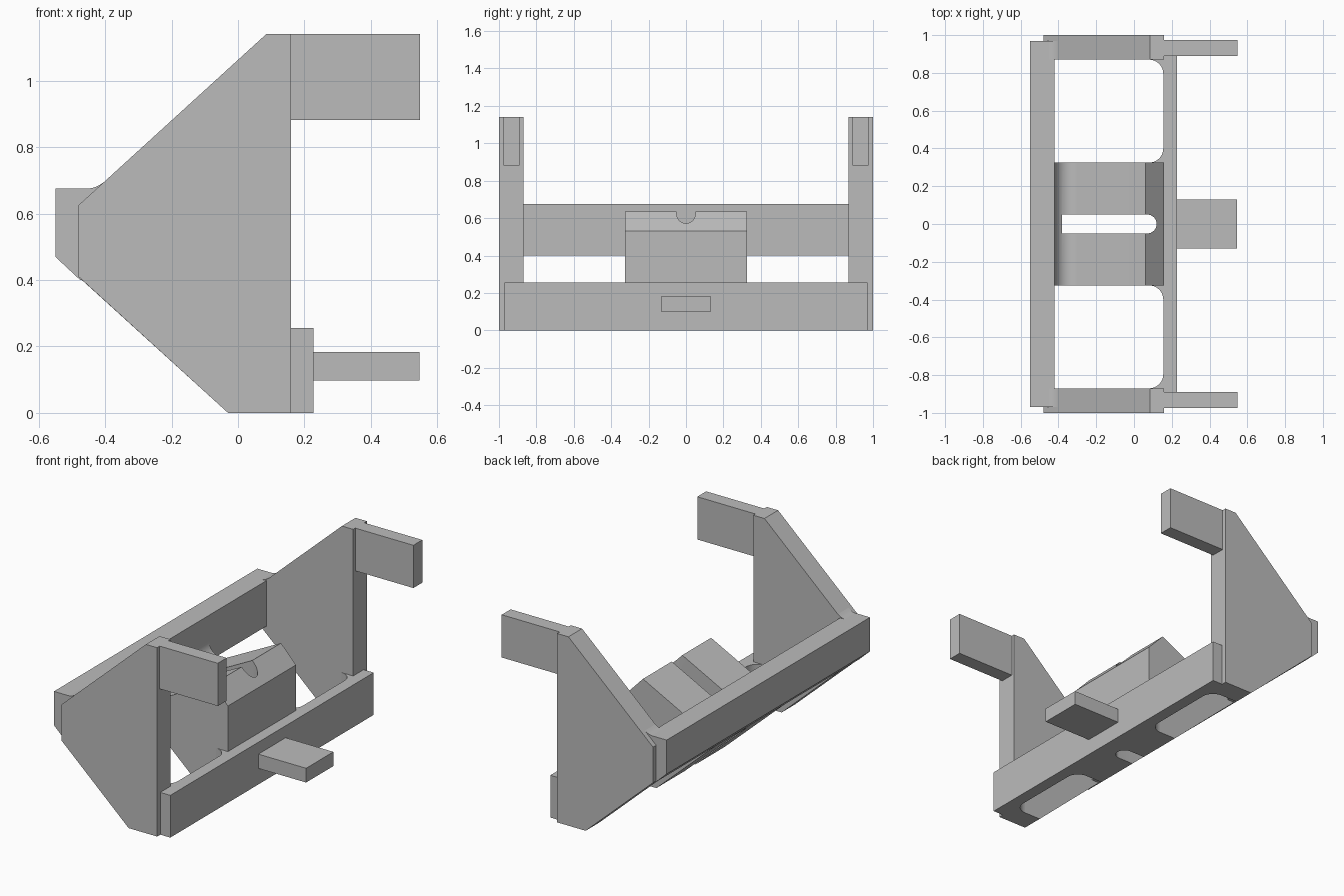
import bpy, bmesh
from math import sin, cos, radians

if "Cube" in bpy.data.objects:
    bpy.data.objects.remove(bpy.data.objects["Cube"], do_unlink=True)

grey = bpy.data.materials.new("plain_grey")
grey.use_nodes = True
COLOUR = (0.5, 0.5, 0.5, 1)
grey.diffuse_color = COLOUR
grey.node_tree.nodes["Principled BSDF"].inputs["Base Color"].default_value = COLOUR


def prism(name, outline, axis, low, high):
    """Extrude an outline of (x, z) along y, or of (x, y) along z."""
    bm = bmesh.new()
    place = (lambda a, b: (a, low, b)) if axis == "y" else (lambda a, b: (a, b, low))
    face = bm.faces.new([bm.verts.new(place(a, b)) for a, b in outline])
    made = bmesh.ops.extrude_face_region(bm, geom=[face])["geom"]
    step = (0, high - low, 0) if axis == "y" else (0, 0, high - low)
    bmesh.ops.translate(bm, vec=step, verts=[v for v in made if isinstance(v, bmesh.types.BMVert)])
    bmesh.ops.recalc_face_normals(bm, faces=bm.faces)
    mesh = bpy.data.meshes.new(name)
    bm.to_mesh(mesh)
    bm.free()
    mesh.materials.append(grey)
    obj = bpy.data.objects.new(name, mesh)
    bpy.context.collection.objects.link(obj)
    return obj


def box(name, x0, x1, y0, y1, z0, z1):
    return prism(name, [(x0, z0), (x1, z0), (x1, z1), (x0, z1)], "y", y0, y1)


def arc(cx, cy, r, start, end, steps=12):
    angles = [radians(start + (end - start) * i / steps) for i in range(steps + 1)]
    return [(cx + r * cos(a), cy + r * sin(a)) for a in angles]


def select_only(obj):
    bpy.ops.object.select_all(action="DESELECT")
    obj.select_set(True)
    bpy.context.view_layer.objects.active = obj


def smooth(obj):
    select_only(obj)
    bpy.ops.object.shade_smooth_by_angle(angle=radians(25))


# Side plates, their upper tabs and the blends onto the rear beam
plate = [(-0.03, 0), (0.16, 0), (0.16, 1.14), (0.085, 1.14), (-0.48, 0.625), (-0.48, 0.41)]
blend = [(-0.46, 0.64), (-0.45, 0.675), (-0.434, 0.678), (-0.42, 0.684), (-0.405, 0.694), (-0.40, 0.66)]
for side, s in (("left", 1), ("right", -1)):
    def span(a, b):
        return sorted((s * a, s * b))
    prism(f"side_plate_{side}", plate, "y", *span(0.87, 1.0))
    box(f"upper_tab_{side}", 0.16, 0.548, *span(0.89, 0.975), 0.882, 1.14)
    smooth(prism(f"beam_blend_{side}", blend, "y", *span(0.87, 0.97)))

    # Rounded inner corners of the window beside the centre block
    R = 0.075
    for place, wall, d in (("outer", 0.87, -1), ("inner", 0.325, 1)):
        curve = arc(0.155 - R, wall + d * R, R, -90 * d, 0)
        outline = [(x, s * y) for x, y in curve + [(0.16, wall + d * R), (0.16, wall)]]
        smooth(prism(f"window_corner_{place}_{side}", outline, "z", 0, 0.255))

# Rear beam with bevelled underside
prism("rear_beam", [(-0.55, 0.47), (-0.475, 0.40), (-0.42, 0.40), (-0.42, 0.675), (-0.55, 0.675)],
      "y", -0.97, 0.97)

# Lower beam with its central peg
box("lower_beam", 0.155, 0.227, -0.97, 0.97, 0, 0.255)
box("centre_peg", 0.227, 0.546, -0.13, 0.13, 0.097, 0.183)

# Ramped centre block, curving up into the rear beam
ramp = arc(-0.34, 0.52, 0.08, 297.5, 180)
block = prism("centre_block", [(-0.47, 0.40), (-0.03, 0), (0.16, 0), (0.16, 0.53), (0.06, 0.635)]
              + ramp + [(-0.47, 0.52)], "y", -0.325, 0.325)

# Round-ended slot through the block
slot = prism("slot_cutter", [(-0.38, -0.05)] + arc(0.07, 0, 0.05, -90, 90, 16) + [(-0.38, 0.05)],
             "z", -0.2, 1)
slot.hide_render = True
cut = block.modifiers.new("slot", "BOOLEAN")
cut.operation = "DIFFERENCE"
cut.solver = "EXACT"
cut.object = slot
select_only(block)
bpy.ops.object.modifier_apply(modifier=cut.name)
bpy.data.objects.remove(slot, do_unlink=True)
smooth(block)
